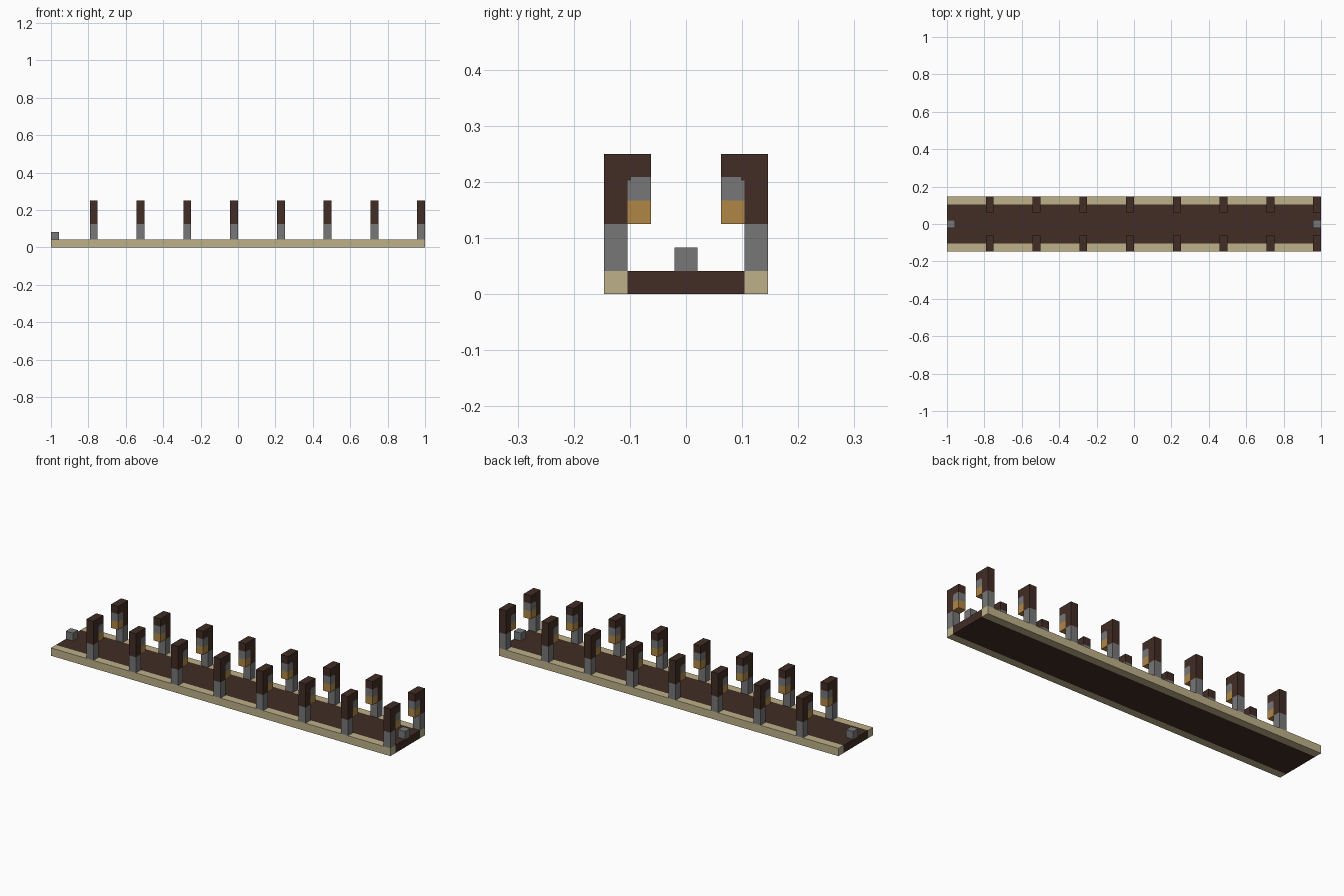
import bpy
import bmesh
from mathutils import Matrix, Vector

cube = bpy.data.objects.get("Cube")
if cube:
    bpy.data.objects.remove(cube, do_unlink=True)

U = 2 / 48  # one block


def material(name, rgb):
    m = bpy.data.materials.new(name)
    m.use_nodes = True
    m.diffuse_color = (*rgb, 1)
    bsdf = m.node_tree.nodes["Principled BSDF"]
    bsdf.inputs["Base Color"].default_value = (*rgb, 1)
    bsdf.inputs["Roughness"].default_value = 0.9
    return m


dark_wood = material("dark_wood", (0.054, 0.026, 0.018))
pale_wood = material("pale_wood", (0.51, 0.44, 0.25))
stone = material("stone_grey", (0.185, 0.185, 0.185))
amber = material("lantern_amber", (0.43, 0.24, 0.06))


def box(name, x, y, z, mat):
    """Box from (low, high) ranges given in blocks."""
    lo, hi = (Vector(v) * U for v in zip(x, y, z))
    bm = bmesh.new()
    bmesh.ops.create_cube(bm, size=1, matrix=Matrix.Diagonal((*(hi - lo), 1)))
    mesh = bpy.data.meshes.new(name)
    bm.to_mesh(mesh)
    bm.free()
    mesh.materials.append(mat)
    ob = bpy.data.objects.new(name, mesh)
    ob.location = (lo + hi) / 2
    bpy.context.collection.objects.link(ob)


def prism(name, x, outline, mat):
    """Extrude a y-z outline along x, in blocks."""
    bm = bmesh.new()
    face = bm.faces.new([bm.verts.new((x[0] * U, y * U, z * U)) for y, z in outline])
    new = bmesh.ops.extrude_face_region(bm, geom=[face])["geom"]
    verts = [v for v in new if isinstance(v, bmesh.types.BMVert)]
    bmesh.ops.translate(bm, verts=verts, vec=((x[1] - x[0]) * U, 0, 0))
    bmesh.ops.recalc_face_normals(bm, faces=bm.faces)
    mesh = bpy.data.meshes.new(name)
    bm.to_mesh(mesh)
    bm.free()
    mesh.materials.append(mat)
    bpy.context.collection.objects.link(bpy.data.objects.new(name, mesh))


# Deck with a bumper block at each end
box("deck", (-24, 24), (-2.5, 2.5), (0, 1), dark_wood)
for end, x in (("right", -24), ("left", 23)):
    box(f"end_block_{end}", (x, x + 1), (-0.5, 0.5), (1, 2), stone)

# Edge beams and lamp posts, mirrored front to back
for side, s in (("front", -1), ("back", 1)):
    def span(a, b):
        return sorted((s * a, s * b))

    box(f"edge_beam_{side}", (-24, 24), span(2.5, 3.5), (0, 1), pale_wood)
    for i in range(8):
        x = (-19 + 6 * i, -18 + 6 * i)
        tag = f"{side}_{i + 1}"
        box(f"post_base_{tag}", x, span(2.5, 3.5), (1, 3), stone)
        # Upper post and overhanging arm, with a small brace in the corner
        n = 0.14
        arm = [(3.5, 3), (3.5, 6), (1.5, 6), (1.5, 5), (2.5 - n, 5),
               (2.5 - n, 5 - n), (2.5, 5 - n), (2.5, 3)]
        prism(f"post_arm_{tag}", x, [(s * y, z) for y, z in arm], dark_wood)
        # Hanger fitted around the brace
        hanger = [(2.5, 4), (2.5, 5 - n), (2.5 - n, 5 - n), (2.5 - n, 5),
                  (1.5, 5), (1.5, 4)]
        prism(f"hanger_{tag}", x, [(s * y, z) for y, z in hanger], stone)
        box(f"lantern_{tag}", x, span(1.5, 2.5), (3, 4), amber)
